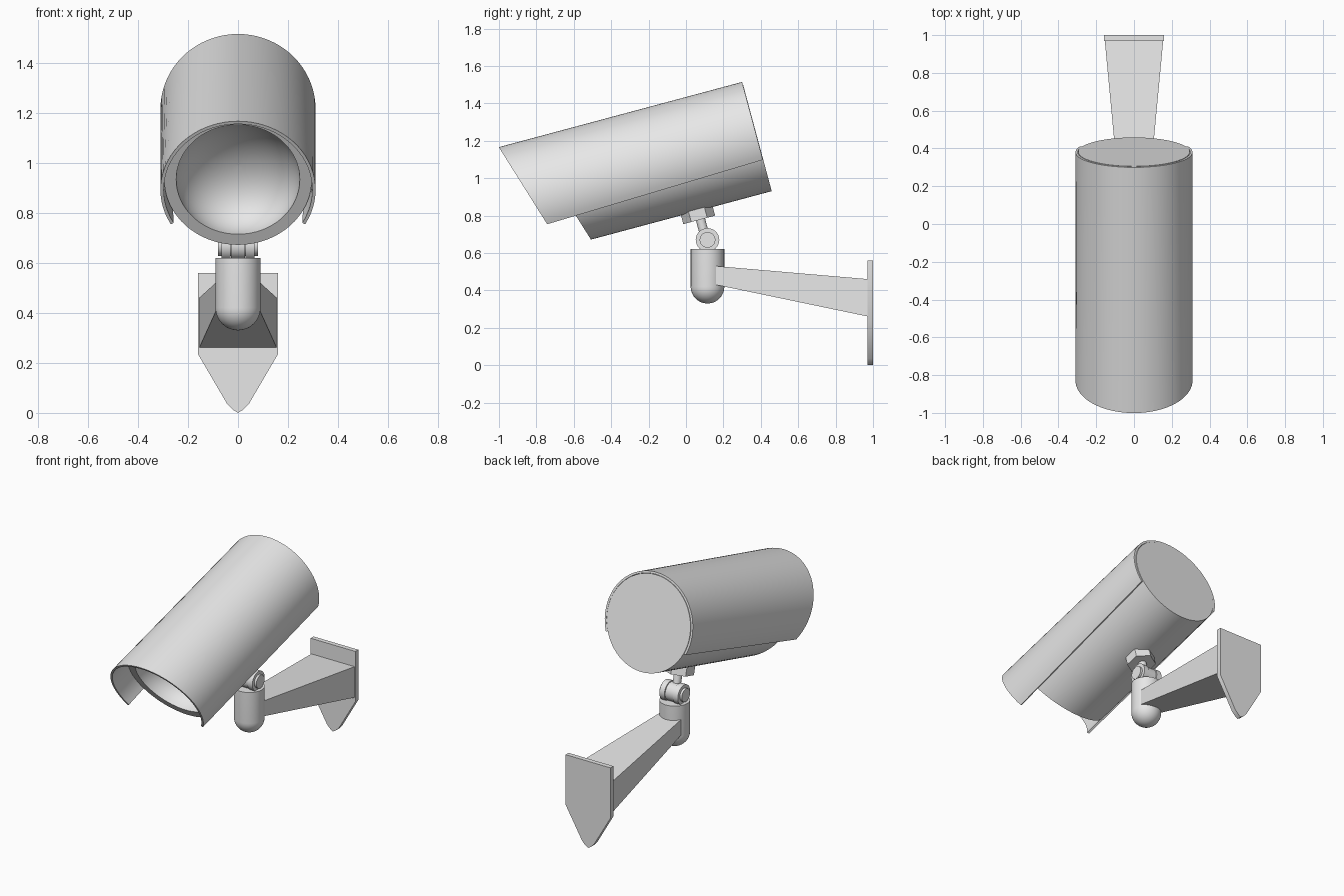
import bpy, bmesh
from math import sin, cos, pi, radians
from mathutils import Matrix, Vector

if "Cube" in bpy.data.objects:
    bpy.data.objects.remove(bpy.data.objects["Cube"])

grey = bpy.data.materials.new("light grey")
grey.diffuse_color = (0.8, 0.8, 0.8, 1)
grey.use_nodes = True
grey.node_tree.nodes["Principled BSDF"].inputs["Base Color"].default_value = grey.diffuse_color

# Tilted frame of the camera: local y runs backwards along the barrel, origin at rear centre
TILT = Matrix.Translation((0, 0.38, 1.215)) @ Matrix.Rotation(radians(15), 4, 'X')


def loft(name, rings, matrix=Matrix.Identity(4), angle=35):
    """Closed solid skinned through rings of equal point count, capped at both ends."""
    bm = bmesh.new()
    vs = [[bm.verts.new(matrix @ Vector(p)) for p in r] for r in rings]
    n = len(vs[0])
    for a, b in zip(vs, vs[1:]):
        for i in range(n):
            j = (i + 1) % n
            bm.faces.new((a[i], a[j], b[j], b[i]))
    bm.faces.new(vs[0])
    bm.faces.new(vs[-1][::-1])
    bmesh.ops.recalc_face_normals(bm, faces=bm.faces)
    me = bpy.data.meshes.new(name)
    bm.to_mesh(me)
    bm.free()
    me.shade_smooth()
    me.set_sharp_from_angle(angle=radians(angle))
    me.materials.append(grey)
    ob = bpy.data.objects.new(name, me)
    bpy.context.collection.objects.link(ob)
    return ob


def circle_y(r, t, n=64, slope=0.0):
    """Ring around local y; slope shears it so it follows a slanted cut."""
    return [(r * cos(2 * pi * i / n), t + slope * r * sin(2 * pi * i / n),
             r * sin(2 * pi * i / n)) for i in range(n)]


def circle_z(r, z, n=48, c=(0, 0), turn=0.0):
    return [(c[0] + r * cos(2 * pi * i / n + turn), c[1] + r * sin(2 * pi * i / n + turn), z)
            for i in range(n)]


def disc_x(name, r, x0, x1, y, z, n=32):
    ring = lambda x: [(x, y + r * cos(2 * pi * i / n), z + r * sin(2 * pi * i / n))
                      for i in range(n)]
    return loft(name, [ring(x0), ring(x1)])


# Camera barrel with slanted front rim and a concave bowl
CUT = -0.31
rings = [circle_y(0.295, 0.002), circle_y(0.295, -1.09, slope=CUT),
         circle_y(0.247, -1.09, slope=CUT)]
for k in range(1, 13):
    a = k / 12 * pi / 2
    rings.append(circle_y(max(0.247 * cos(a), 0.001), -1.09 + 0.22 * sin(a), slope=CUT))
loft("camera_barrel", rings, TILT)


# Sun hood: open arc shell over the barrel
def hood_ring(drop, t, slope, n=48):
    pts = []
    angs = [-drop + (pi + 2 * drop) * i / n for i in range(n + 1)]
    for r, seq in ((0.31, angs), (0.297, angs[::-1])):
        pts += [(r * cos(a), t + slope * r * sin(a), r * sin(a)) for a in seq]
    return pts


loft("sun_hood", [hood_ring(radians(23), 0, 0), hood_ring(radians(30), -1.251, -0.308)], TILT)

# Hexagonal mounting pad and stem under the barrel
loft("mount_pad", [circle_z(0.088, z, 6, (0, -0.412), pi / 2) for z in (-0.343, -0.26)], TILT)
loft("pivot_stem", [circle_z(0.025, z, 24, (0, -0.405)) for z in (-0.46, -0.33)], TILT)

# Pivot knuckle
PY, PZ = 0.115, 0.67
disc_x("knuckle_centre", 0.058, -0.028, 0.028, PY, PZ)
disc_x("pivot_pin", 0.042, -0.08, 0.08, PY, PZ)
for side, s in (("left", -1), ("right", 1)):
    disc_x("knuckle_lug_" + side, 0.063, s * 0.03, s * 0.066, PY, PZ)

# Round-bottomed post
c = (0, PY)
rings = [circle_z(max(0.09 * sin(k / 12 * pi / 2), 0.001), 0.42 - 0.09 * cos(k / 12 * pi / 2), c=c)
         for k in range(13)]
loft("post", rings + [circle_z(0.09, 0.62, c=c)])


# Tapered wall arm
def rect(y, w, z0, z1):
    return [(-w, y, z0), (w, y, z0), (w, y, z1), (-w, y, z1)]


loft("wall_arm", [rect(0.16, 0.078, 0.43, 0.53), rect(0.975, 0.155, 0.26, 0.46)], angle=20)

# Wall plate with pointed bottom
half = [(0.16, 0.56), (0.16, 0.235), (0.043, 0.035), (0.02, 0.012)]
outline = half + [(0, 0.0)] + [(-x, z) for x, z in reversed(half)]
loft("wall_plate", [[(x, y, z) for x, z in outline] for y in (0.97, 1.0)])
